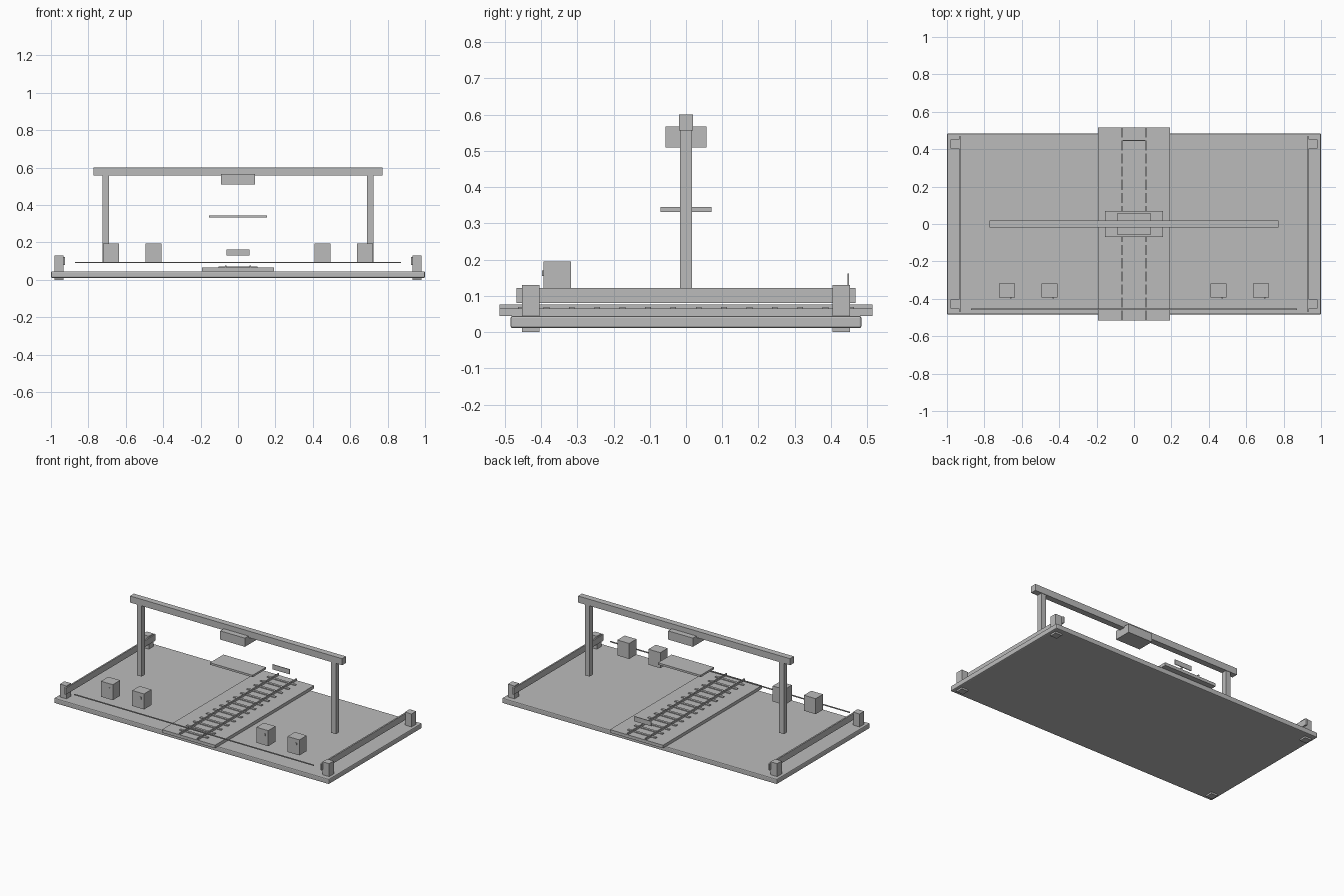
import bpy

cube = bpy.data.objects.get("Cube")
if cube:
    bpy.data.objects.remove(cube, do_unlink=True)

# Single flat grey
grey = bpy.data.materials.new("plain_grey")
grey.use_nodes = True
tone = (0.5, 0.5, 0.5, 1)
grey.diffuse_color = tone
grey.node_tree.nodes["Principled BSDF"].inputs["Base Color"].default_value = tone


def box(name, x, y, z, bevel=0):
    """Box spanning the given (low, high) ranges."""
    spans = (x, y, z)
    bpy.ops.mesh.primitive_cube_add(size=1, location=[(a + b) / 2 for a, b in spans])
    ob = bpy.context.object
    ob.name = name
    ob.scale = [b - a for a, b in spans]
    bpy.ops.object.transform_apply(location=False, rotation=False, scale=True)
    ob.data.materials.append(grey)
    if bevel:
        mod = ob.modifiers.new("soft_edge", "BEVEL")
        mod.width = bevel
        mod.segments = 2
    return ob


def around(centre, half):
    return (centre - half, centre + half)


# Ground slab and raised track bed
box("base_slab", (-1, 1), (-0.484, 0.484), (0.011, 0.045), 0.006)
box("track_bed", (-0.193, 0.193), (-0.515, 0.515), (0.045, 0.065))

# Railway track
for side, label in ((-1, "right"), (1, "left")):
    box(f"{label}_track_rail", around(side * 0.065, 0.004), (-0.515, 0.515), (0.065, 0.077))
sleepers = 14
for i in range(sleepers):
    y = -0.455 + 0.91 * i / (sleepers - 1)
    box("sleeper", (-0.103, 0.103), around(y, 0.008), (0.064, 0.07))

# Mirrored parts: gantry posts, barriers, corner posts, feet, cabinets
for side, label in ((-1, "right"), (1, "left")):
    box(f"{label}_gantry_post", around(side * 0.707, 0.017), around(0, 0.017), (0.09, 0.558))
    box(f"{label}_side_barrier", around(side * 0.931, 0.005), (-0.467, 0.467), (0.08, 0.122))
    for end in (-1, 1):
        spot = around(side * 0.956, 0.024), around(end * 0.428, 0.024)
        box(f"{label}_corner_post", *spot, (0.045, 0.13))
        box(f"{label}_foot", *spot, (0, 0.012))
    for x in (0.452, 0.679):
        box(f"{label}_cabinet", around(side * x, 0.043), (-0.393, -0.317), (0.093, 0.195))
        box(f"{label}_cabinet_knob", around(side * x + 0.02, 0.004), (-0.397, -0.392), (0.155, 0.17))

# Overhead gantry with hanging lamp
box("gantry_beam", (-0.772, 0.772), (-0.02, 0.02), (0.557, 0.6))
box("lamp_housing", (-0.09, 0.09), (-0.057, 0.057), (0.51, 0.567))

# Floating panel, rear sign and front cable
box("platform_panel", (-0.155, 0.155), (-0.07, 0.07), (0.332, 0.345))
box("rear_sign", (-0.062, 0.062), (0.445, 0.45), (0.13, 0.162))
box("front_cable", (-0.872, 0.872), around(-0.456, 0.003), around(0.092, 0.003))
